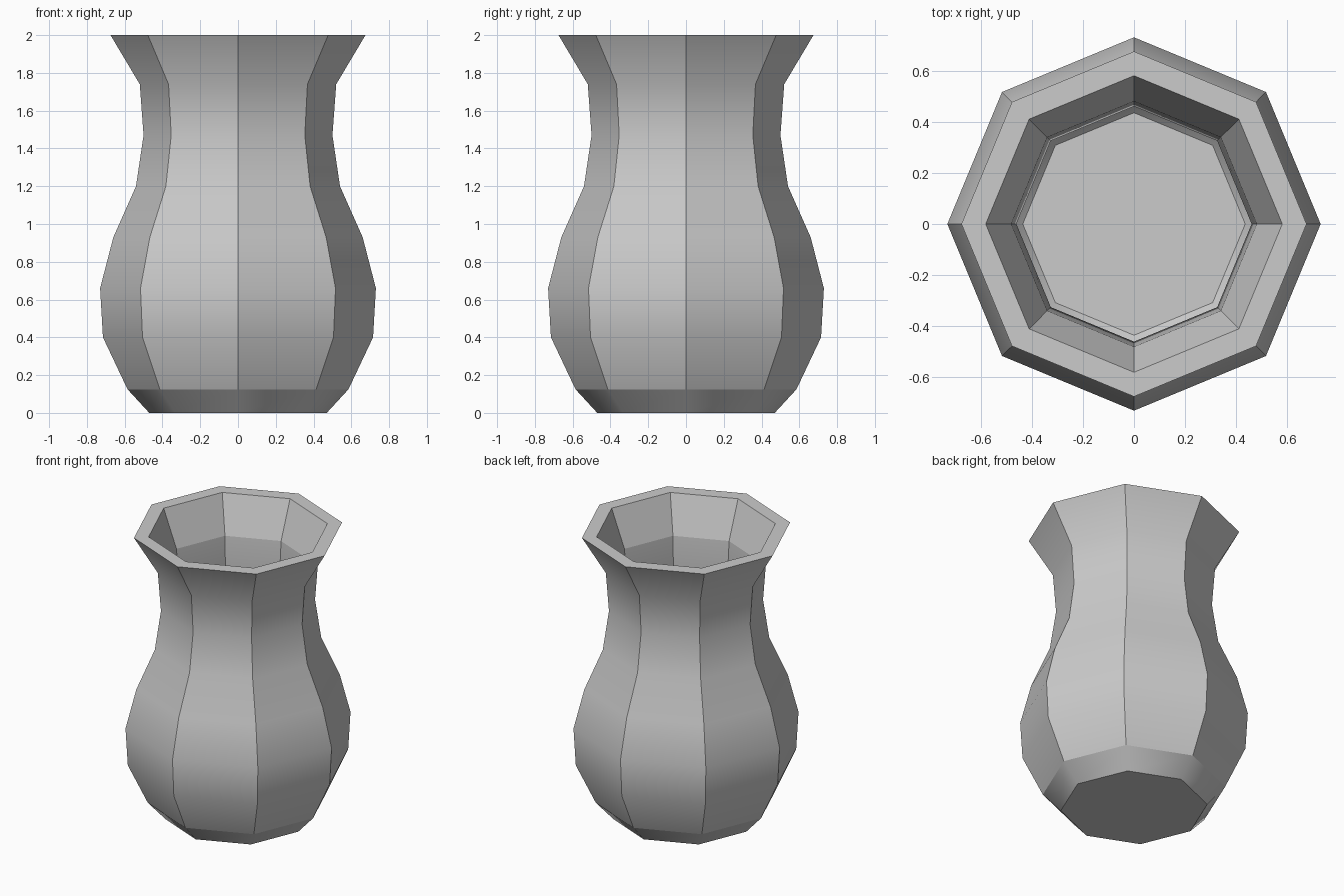
import bpy, bmesh
from math import cos, sin, pi

if "Cube" in bpy.data.objects:
    bpy.data.objects.remove(bpy.data.objects["Cube"])

SIDES = 8
WALL = 0.04

# outer profile (radius, height), base to rim
outer = [(0.47, 0), (0.585, 0.125), (0.715, 0.4), (0.73, 0.66), (0.66, 0.93),
         (0.54, 1.2), (0.5, 1.47), (0.52, 1.74), (0.675, 2.0)]
# inner profile, rim down to floor: thin wall with a wider flat lip
inner = [(0.58, 2.0)] + [(r - WALL, z) for r, z in outer[-2:1:-1]]
inner += [(0.545, 0.15), (0.435, WALL)]
profile = outer + inner

bm = bmesh.new()
rings = [[bm.verts.new((r * cos(2 * pi * i / SIDES), r * sin(2 * pi * i / SIDES), z))
          for i in range(SIDES)] for r, z in profile]

# walls
for a, b in zip(rings, rings[1:]):
    for i in range(SIDES):
        j = (i + 1) % SIDES
        bm.faces.new((a[i], a[j], b[j], b[i]))
# underside and inside floor
bm.faces.new(rings[0][::-1])
bm.faces.new(rings[-1])

for f in bm.faces:
    f.smooth = True

# crisp rings: base, chamfer, lip, throat, floor
rim = len(outer) - 1
for k in (0, 1, rim, rim + 1, rim + 2, len(rings) - 1):
    for i in range(SIDES):
        bm.edges.get((rings[k][i], rings[k][(i + 1) % SIDES])).smooth = False
# crisp vertical corners, leaving the foot chamfers soft
for k in range(1, len(rings) - 2):
    for i in range(SIDES):
        bm.edges.get((rings[k][i], rings[k + 1][i])).smooth = False

mesh = bpy.data.meshes.new("vase")
bm.to_mesh(mesh)
bm.free()
vase = bpy.data.objects.new("vase", mesh)
bpy.context.collection.objects.link(vase)
